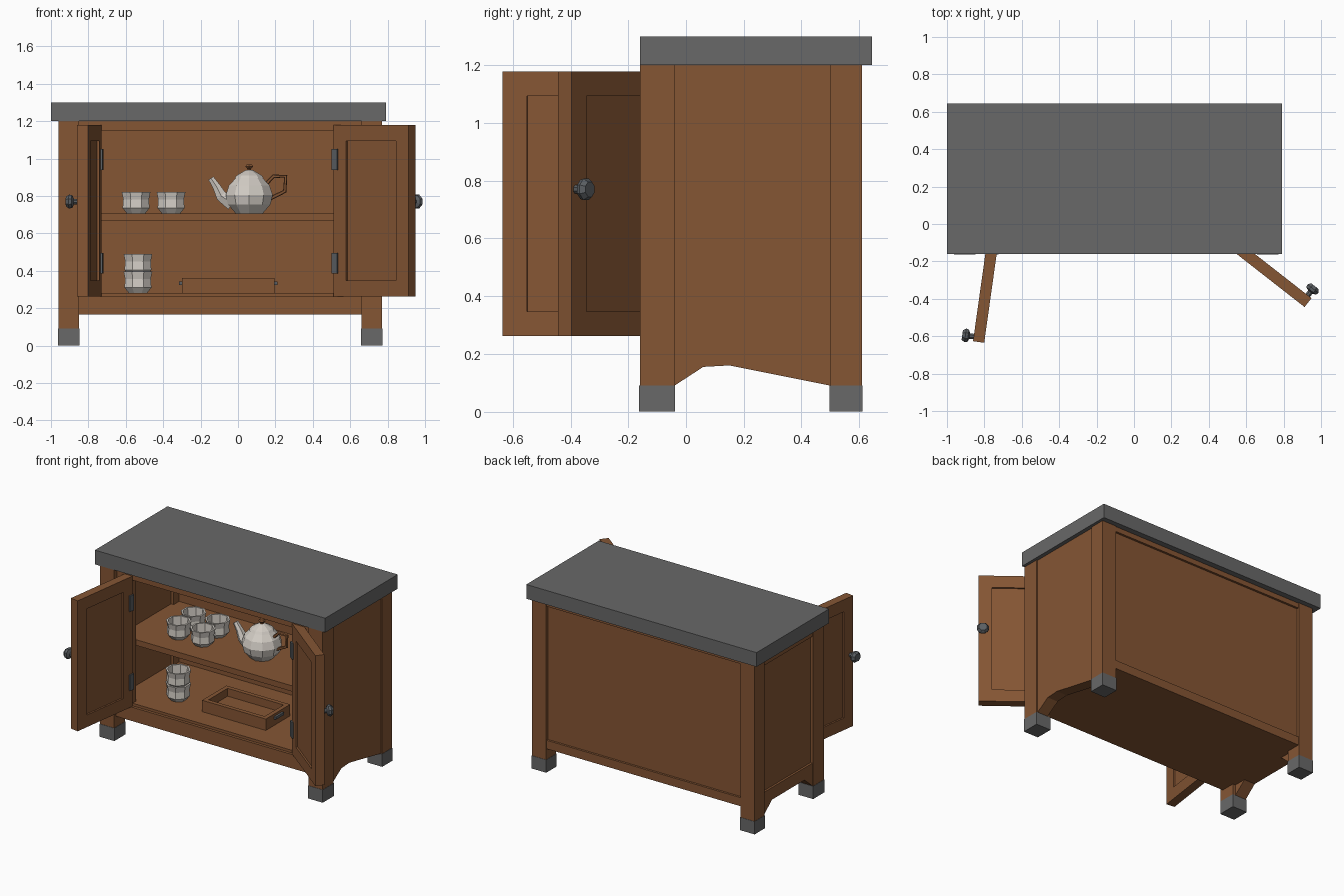
import bpy, bmesh, math
from mathutils import Matrix, Vector

if "Cube" in bpy.data.objects:
    bpy.data.objects.remove(bpy.data.objects["Cube"])


def mat(name, r, g, b):
    m = bpy.data.materials.new(name)
    m.diffuse_color = (r, g, b, 1)
    m.use_nodes = True
    m.node_tree.nodes["Principled BSDF"].inputs["Base Color"].default_value = m.diffuse_color
    return m


WOOD = mat("brown_wood", 0.235, 0.092, 0.034)
STONE = mat("grey_stone", 0.138, 0.138, 0.138)
METAL = mat("dark_metal", 0.105, 0.115, 0.125)
CHINA = mat("pale_china", 0.64, 0.60, 0.55)


def make(name, bm, m, matrix=None):
    bmesh.ops.recalc_face_normals(bm, faces=bm.faces)
    me = bpy.data.meshes.new(name)
    bm.to_mesh(me)
    bm.free()
    me.materials.append(m)
    ob = bpy.data.objects.new(name, me)
    bpy.context.collection.objects.link(ob)
    if matrix is not None:
        ob.matrix_world = matrix
    return ob


def box(name, x, y, z, m, matrix=None):
    """Box from (min, max) pairs."""
    bm = bmesh.new()
    bmesh.ops.create_cube(bm, size=1)
    for v in bm.verts:
        v.co = [r[0] if c < 0 else r[1] for c, r in zip(v.co, (x, y, z))]
    return make(name, bm, m, matrix)


def lathe(name, profile, m, matrix, n=8):
    """Faceted turned shape from (radius, height) points."""
    bm = bmesh.new()
    rings = []
    for r, z in profile:
        rings.append([bm.verts.new((r * math.cos(2 * math.pi * (k + .5) / n),
                                    r * math.sin(2 * math.pi * (k + .5) / n), z)) for k in range(n)])
    for a, b in zip(rings, rings[1:]):
        for k in range(n):
            bm.faces.new((a[k], a[(k + 1) % n], b[(k + 1) % n], b[k]))
    bm.faces.new(rings[0])
    bm.faces.new(rings[-1])
    return make(name, bm, m, matrix)


def side_plate(name, pts, x0, x1):
    """Side board: (y, z) outline extruded along x."""
    bm = bmesh.new()
    f = bm.faces.new([bm.verts.new((x0, y, z)) for y, z in pts])
    r = bmesh.ops.extrude_face_region(bm, geom=[f])
    for v in r["geom"]:
        if isinstance(v, bmesh.types.BMVert):
            v.co.x = x1
    return make(name, bm, WOOD)


def tube(name, pts, radii, m, n=6):
    """Tapered pipe in the xz plane."""
    bm = bmesh.new()
    rings = []
    for i, (p, r) in enumerate(zip(pts, radii)):
        t = (Vector(pts[min(i + 1, len(pts) - 1)]) - Vector(pts[max(i - 1, 0)])).normalized()
        side = Vector((0, 1, 0))
        up = t.cross(side)
        rings.append([bm.verts.new(Vector(p) + r * (math.cos(2 * math.pi * k / n) * side
                                                    + math.sin(2 * math.pi * k / n) * up)) for k in range(n)])
    for a, b in zip(rings, rings[1:]):
        for k in range(n):
            bm.faces.new((a[k], a[(k + 1) % n], b[(k + 1) % n], b[k]))
    bm.faces.new(rings[0])
    bm.faces.new(rings[-1])
    return make(name, bm, m)


T = Matrix.Translation

# countertop
box("countertop", (-1, .79), (-.16, .645), (1.2, 1.3), STONE)

# legs with stone feet
LX = ((-.96, -.85), (.66, .77))
LY = ((-.16, -.04), (.5, .61))
for x in LX:
    for y in LY:
        box("leg", x, y, (.09, 1.2), WOOD)
        box("foot", (x[0] - .002, x[1] + .002), (y[0] - .002, y[1] + .002), (0, .09), STONE)

# left side: recessed panel, rails and bracketed bottom
side_plate("left_apron", [(-.04, .09), (.05, .165), (.41, .165), (.5, .09), (.5, .25), (-.04, .25)], -.955, -.87)
box("left_panel", (-.94, -.87), (-.04, .5), (.25, 1.2), WOOD)
box("left_top_rail", (-.955, -.94), (-.04, .5), (1.14, 1.2), WOOD)

# right side: nearly flush panel with a shallow arched bottom
side_plate("right_panel", [(-.04, .09), (.06, .155), (.15, .16), (.5, .09), (.5, 1.2), (-.04, 1.2)], .68, .762)

# back
box("back_panel", (-.85, .66), (.56, .59), (.165, 1.2), WOOD)
box("back_bottom_rail", (-.85, .66), (.59, .605), (.165, .225), WOOD)
box("back_top_rail", (-.85, .66), (.59, .605), (1.165, 1.2), WOOD)

# floor, shelf, ceiling, front frame
box("floor", (-.87, .68), (-.12, .56), (.165, .28), WOOD)
box("front_bottom_rail", (-.85, .66), (-.14, -.12), (.165, .262), WOOD)
box("shelf", (-.87, .68), (-.07, .56), (.665, .705), WOOD)
box("ceiling", (-.87, .68), (-.13, .56), (1.15, 1.2), WOOD)
for x in ((-.85, -.735), (.545, .66)):
    box("front_stile", x, (-.13, -.08), (.28, 1.15), WOOD)


def door(name, ox, oy, angle, s):
    """Framed door hinged at (ox, oy); s is the outward side in local y."""
    M = T((ox, oy, 0)) @ Matrix.Rotation(math.radians(angle), 4, 'Z')
    th, ln, fw, z0, z1 = .06, .51, .085, .262, 1.178

    def yr(a, b):
        return tuple(sorted((a * s, b * s)))

    for x in ((0, fw), (ln - fw, ln)):
        box(name + "_stile", x, yr(0, th), (z0, z1), WOOD, M)
    for z in ((z0, z0 + fw), (z1 - fw, z1)):
        box(name + "_rail", (fw, ln - fw), yr(0, th), z, WOOD, M)
    box(name + "_panel", (fw, ln - fw), yr(.012, th - .012), (z0 + fw, z1 - fw), WOOD, M)
    for z in (.44, .995):
        box(name + "_hinge", (-.006, .032), yr(-.01, .03), (z - .055, z + .055), METAL, M)
    K = M @ T((.485, th * s, .77)) @ Matrix.Rotation(math.radians(-90 * s), 4, 'X')
    lathe(name + "_knob", [(.016, -.01), (.016, .022), (.036, .03), (.04, .045), (.028, .062)], METAL, K)


door("left_door", -.73, -.13, -98, -1)
door("right_door", .51, -.13, -38, 1)

# cups
CUP = [(.052, 0), (.078, .03), (.074, .075), (.083, .115), (.07, .115), (.063, .04), (.045, .02)]
for x, y, z in ((-.545, .12, .705), (-.545, .285, .705), (-.358, .12, .705), (-.358, .285, .705),
                (-.535, .1, .28), (-.535, .1, .375)):
    lathe("cup", CUP, CHINA, T((x, y, z)))

# teapot
tx, ty, tz = .06, .18, .705
P = T((tx, ty, tz))
lathe("teapot_body", [(.075, 0), (.12, .05), (.132, .1), (.115, .15), (.075, .192)], CHINA, P, 10)
lathe("teapot_lid", [(.082, .19), (.07, .205), (.03, .228), (.015, .235)], CHINA, P, 10)
lathe("teapot_lid_knob", [(.012, .23), (.012, .24), (.024, .252), (.016, .264)], WOOD, P, 6)
tube("teapot_spout", [(tx - .09, ty, .76), (tx - .15, ty, .80), (tx - .175, ty, .85), (tx - .205, ty, .895)],
     [.045, .034, .024, .018], CHINA)
tube("teapot_handle", [(tx + .09, ty, .865), (tx + .13, ty, .905), (tx + .195, ty, .905), (tx + .19, ty, .825),
                       (tx + .11, ty, .785)], [.011] * 5, WOOD, 5)

# tray with end handles
X, Y, Z = (-.3, .195), (.03, .3), (.28, .36)
box("tray_base", X, Y, (.28, .305), WOOD)
for y in ((Y[0], Y[0] + .03), (Y[1] - .03, Y[1])):
    box("tray_long_wall", X, y, Z, WOOD)
for x, h in (((X[0], X[0] + .03), (X[0] - .015, X[0])), ((X[1] - .03, X[1]), (X[1], X[1] + .015))):
    box("tray_end_wall", x, (Y[0] + .03, Y[1] - .03), Z, WOOD)
    box("tray_handle", h, (.12, .21), (.325, .343), METAL)
